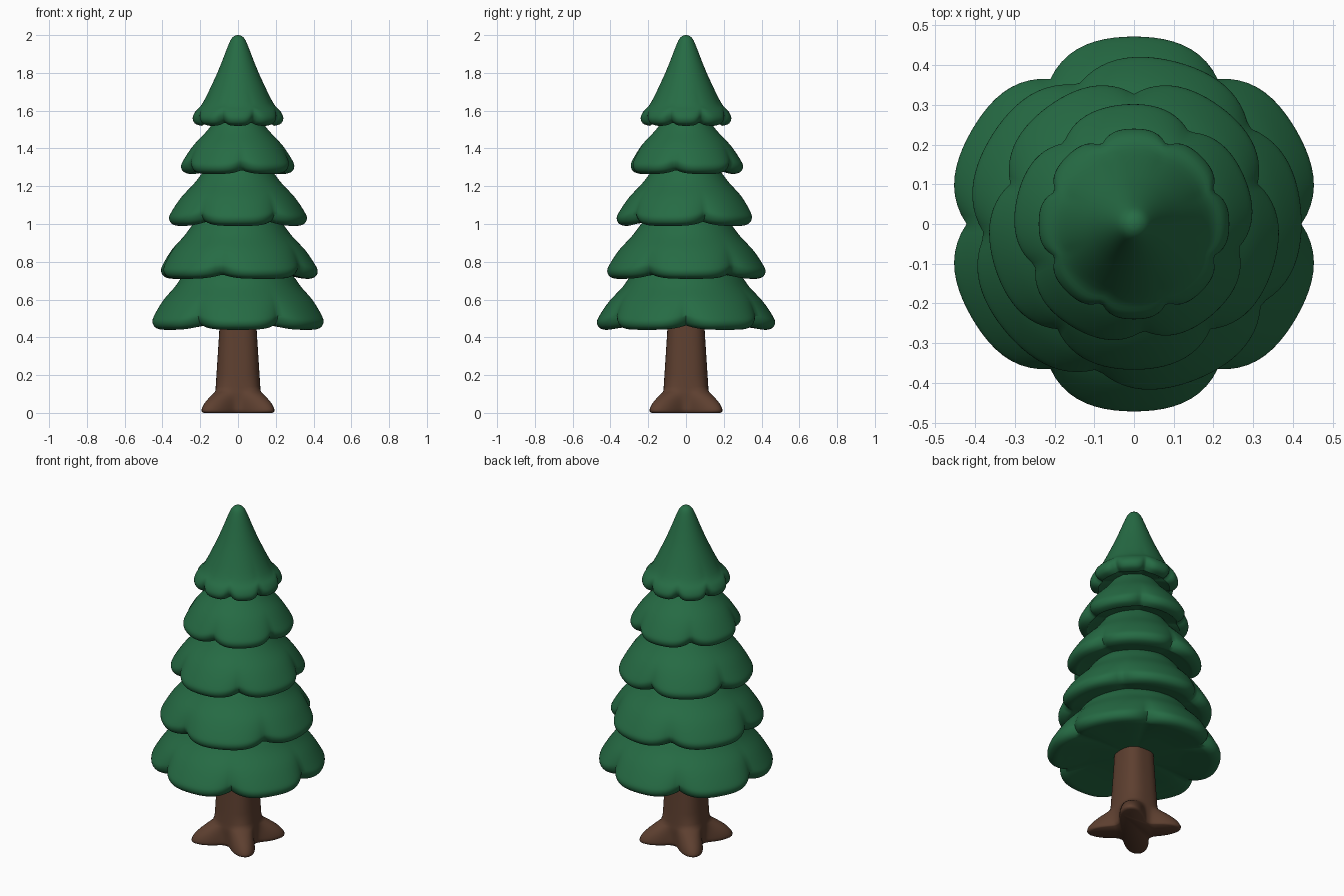
import bpy, bmesh, math

if "Cube" in bpy.data.objects:
    bpy.data.objects.remove(bpy.data.objects["Cube"])

def material(name, rgb):
    m = bpy.data.materials.new(name)
    m.diffuse_color = (*rgb, 1)
    m.use_nodes = True
    m.node_tree.nodes["Principled BSDF"].inputs["Base Color"].default_value = m.diffuse_color
    return m

green = material("pine green", (0.019, 0.148, 0.058))
brown = material("bark brown", (0.11, 0.05, 0.029))

def smooth_path(points, steps=4):
    """Catmull-Rom through the profile points."""
    out = []
    for i in range(len(points) - 1):
        p = [points[max(0, min(len(points) - 1, i + k))] for k in (-1, 0, 1, 2)]
        for s in range(steps):
            t = s / steps
            out.append(tuple(0.5 * (2 * b + (c - a) * t + (2 * a - 5 * b + 4 * c - d) * t * t
                       + (3 * b - a - 3 * c + d) * t ** 3) for a, b, c, d in zip(*p)))
    out.append(points[-1])
    return out

def lathe(name, profile, shape, mat, segs=120):
    """Spin a profile; shape(r, z, angle) -> (r, z) bends each ring."""
    bm = bmesh.new()
    rings = []
    for r, z in profile:
        ring = []
        for i in range(segs):
            a = 2 * math.pi * i / segs
            rr, zz = shape(r, z, a)
            ring.append(bm.verts.new((rr * math.cos(a), rr * math.sin(a), zz)))
        rings.append(ring)
    for lo, hi in zip(rings, rings[1:]):
        for i in range(segs):
            j = (i + 1) % segs
            bm.faces.new((lo[i], lo[j], hi[j], hi[i]))
    bm.faces.new(rings[0][::-1])
    bm.faces.new(rings[-1])
    bmesh.ops.recalc_face_normals(bm, faces=bm.faces)
    me = bpy.data.meshes.new(name)
    bm.to_mesh(me)
    bm.free()
    me.materials.append(mat)
    ob = bpy.data.objects.new(name, me)
    bpy.context.collection.objects.link(ob)
    bpy.ops.object.select_all(action='DESELECT')
    ob.select_set(True)
    bpy.context.view_layer.objects.active = ob
    bpy.ops.object.shade_smooth_by_angle(angle=math.radians(60))
    return ob

# Foliage tiers: bottom z, rim radius, top radius, top z, lobes, notch angle
tiers = [
    (0.44, 0.472, 0.20, 0.80, 6, 0),
    (0.71, 0.422, 0.18, 1.06, 5, 40),
    (0.99, 0.367, 0.14, 1.34, 5, 90),
    (1.265, 0.302, 0.09, 1.60, 5, -85),
    (1.52, 0.240, 0.004, 2.00, 8, 22.5),
]
for n, (z0, R, rt, zt, lobes, notch) in enumerate(tiers):
    # underside and rounded rim
    rim = [(0.02, z0 + 0.035), (0.5 * R, z0 + 0.025), (0.8 * R, z0 + 0.006), (R - 0.045, z0),
           (R - 0.012, z0 + 0.012), (R, z0 + 0.04), (R - 0.014, z0 + 0.075)]
    if n < 4:
        rise = [(R - 0.065, z0 + 0.15), (R - 0.135, z0 + 0.225), (R - 0.185, z0 + 0.29), (rt, zt)]
    else:
        rise = [(0.187, 1.64), (0.123, 1.77), (0.085, 1.86), (0.05, 1.95),
                (0.034, 1.982), (0.018, 1.996), (rt, zt)]

    def shape(r, z, a, z0=z0, R=R, lobes=lobes, notch=notch):
        s = abs(math.sin(lobes * (a - math.radians(notch)) / 2))
        fade = max(0, 1 - max(0, z - z0) / 0.26) * min(1, r / R) ** 2
        cut = (1 - s) ** 2 * fade
        return r * (1 - 0.13 * cut), z + 0.03 * cut

    lathe(f"foliage_tier_{n + 1}", smooth_path(rim + rise), shape, green)

# Trunk with four diagonal roots
def trunk_shape(r, z, a):
    c = -math.cos(4 * a)
    w = max(0, math.cos(2 * (a - math.pi / 4)), -math.cos(2 * (a - math.pi / 4))) ** 3
    h = max(0, 1 - (z / 0.125) ** 2) ** 1.2 if z < 0.125 else 0
    h *= 0.92 if z < 0.004 else 1
    return r + 0.127 * w * h + 0.005 * c, z

trunk = [(0.118, 0), (0.126, 0.012), (0.127, 0.03), (0.127, 0.05), (0.127, 0.07), (0.127, 0.09),
         (0.126, 0.11), (0.123, 0.14), (0.114, 0.28), (0.105, 0.42), (0.1, 0.52)]
lathe("trunk", smooth_path(trunk, 2), trunk_shape, brown, 96)
